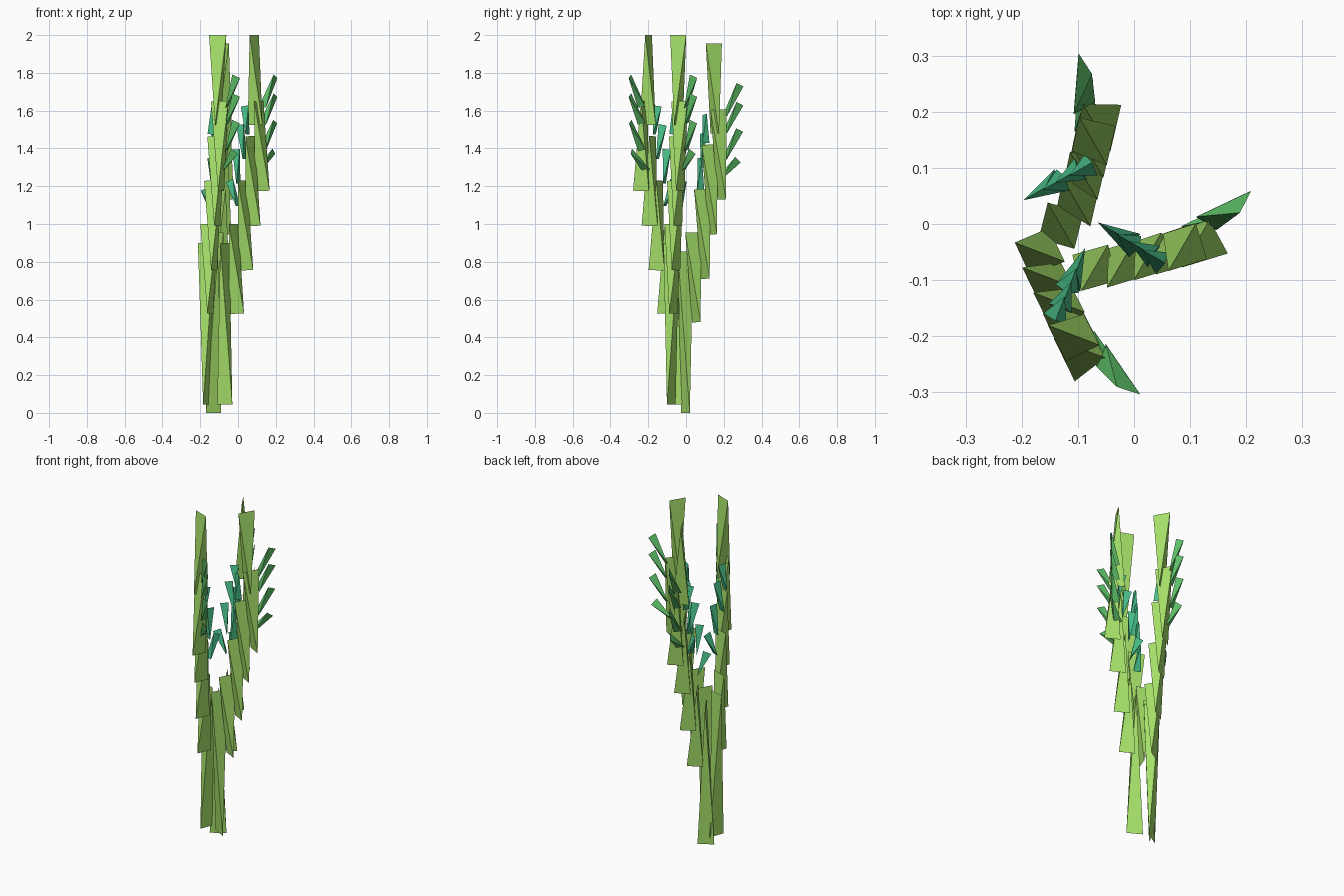
import bpy
import math
from mathutils import Matrix, Vector

cube = bpy.data.objects.get("Cube")
if cube:
    bpy.data.objects.remove(cube, do_unlink=True)


def make_material(name, rgb):
    mat = bpy.data.materials.new(name)
    mat.use_nodes = True
    mat.diffuse_color = (*rgb, 1)
    mat.node_tree.nodes["Principled BSDF"].inputs["Base Color"].default_value = (*rgb, 1)
    return mat


STALK = make_material("stalk light green", (0.385, 0.76, 0.145))
OUTER = make_material("outer leaf green", (0.112, 0.53, 0.14))
INNER = make_material("inner leaf teal", (0.068, 0.54, 0.26))


def shard(name, low, high, low_width, high_width, mat, frame, roll=45):
    """Four-faced shard: end edges cross at right angles, square to its axis."""
    low, high = Vector(low), Vector(high)
    tilt = Vector((0, 0, 1)).rotation_difference(high - low).to_matrix()
    turn = tilt @ Matrix.Rotation(math.radians(roll), 3, 'Z')
    a = turn @ Vector((0, low_width / 2, 0))
    b = turn @ Vector((high_width / 2, 0, 0))
    points = [frame @ p for p in (low - a, low + a, high - b, high + b)]
    mesh = bpy.data.meshes.new(name)
    mesh.from_pydata(points, [], [(0, 2, 1), (0, 1, 3), (0, 3, 2), (1, 2, 3)])
    # make every face point away from the middle
    middle = sum(points, Vector()) / 4
    for face in mesh.polygons:
        if face.normal.dot(face.center - middle) < 0:
            face.flip()
    mesh.materials.append(mat)
    obj = bpy.data.objects.new(name, mesh)
    bpy.context.collection.objects.link(obj)


# stalk segments: outward position of bottom and top, height of bottom
SEGMENTS = [(0.064, 0.047, 0.48), (0.114, 0.096, 0.71), (0.154, 0.137, 0.945),
            (0.204, 0.185, 1.13), (0.165, 0.16, 1.48)]
# leaves: bottom and top points
OUTER_LEAVES = [((0.18, 0.02, 1.235), (0.28, 0.045, 1.34)),
                ((0.212, 0.03, 1.345), (0.288, 0.049, 1.497)),
                ((0.214, 0.03, 1.485), (0.29, 0.049, 1.637)),
                ((0.214, 0.03, 1.575), (0.29, 0.049, 1.737))]
INNER_LEAVES = [((0.078, 0.022, 1.05), (0.042, 0.061, 1.185)),
                ((0.079, 0.018, 1.17), (0.07, 0.031, 1.35)),
                ((0.107, -0.008, 1.30), (0.087, 0.014, 1.48)),
                ((0.118, -0.023, 1.43), (0.107, -0.008, 1.58))]


def build_stem(name, root, angle, side):
    frame = Matrix.Translation(root) @ Matrix.Rotation(math.radians(angle), 4, 'Z')
    # tall base, then the overlapping segments that step outward
    shard(name + "_base", (0, 0, 0), (0, 0, 0.855), 0.092, 0.095, STALK, frame)
    for i, (x0, x1, z) in enumerate(SEGMENTS, 1):
        shard(f"{name}_segment_{i}", (x0, side, z), (x1, side, z + 0.475),
              0.09, 0.098, STALK, frame)
    # leaves on the outer and inner sides
    leaf_frame = frame @ Matrix.Translation((0, side, 0))
    for i, (low, high) in enumerate(OUTER_LEAVES, 1):
        shard(f"{name}_outer_leaf_{i}", low, high, 0.044, 0.047, OUTER, leaf_frame)
    for i, (low, high) in enumerate(INNER_LEAVES, 1):
        shard(f"{name}_inner_leaf_{i}", low, high, 0.044, 0.047, INNER, frame, 135)


build_stem("left_stem", (-0.07, -0.078, 0.045), 15, -0.005)
build_stem("back_stem", (-0.13, -0.003, 0), 75, -0.016)
build_stem("front_stem", (-0.168, -0.05, 0.045), -66, -0.005)
